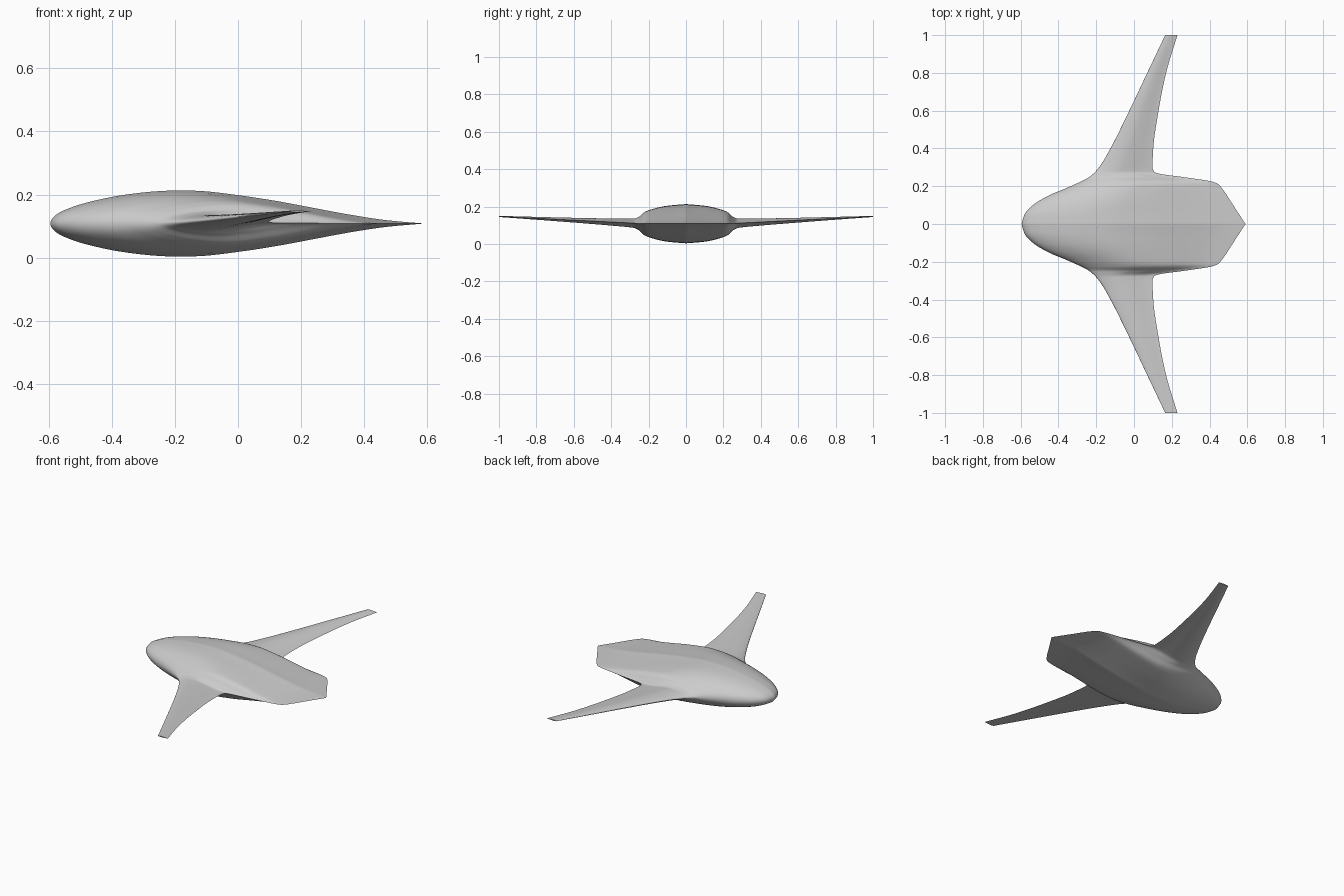
import bpy
import bmesh
import math

cube = bpy.data.objects.get("Cube")
if cube:
    bpy.data.objects.remove(cube, do_unlink=True)

# Control curves along the span: (span, value)
LEADING = [(0, -.595), (.05, -.58), (.1, -.535), (.15, -.453), (.2, -.335), (.25, -.235),
           (.3, -.185), (.4, -.125), (.6, -.025), (.8, .07), (1, .165)]
TRAILING = [(0, .59), (.1, .525), (.2, .457), (.215, .44), (.225, .41), (.25, .25), (.265, .14),
            (.275, .108), (.3, .098), (.4, .102), (.6, .13), (.8, .17), (1, .23)]
HALF_DEPTH = [(0, .105), (.1, .096), (.2, .072), (.225, .06), (.25, .037), (.28, .025),
              (.4, .019), (.7, .01), (1, .003)]
HEIGHT = [(0, .108), (.22, .108), (.3, .112), (1, .147)]
# Normalised half thickness along the chord
AIRFOIL = [(0, 0), (.0125, .24), (.05, .46), (.1, .64), (.2, .87), (.3, .985), (.35, 1),
           (.4, .985), (.5, .86), (.6, .69), (.7, .48), (.8, .27), (.9, .1), (1, 0)]


def curve(points, t):
    """Monotone cubic interpolation through the control points."""
    n = len(points)
    slope = [(points[i + 1][1] - points[i][1]) / (points[i + 1][0] - points[i][0])
             for i in range(n - 1)]

    def tangent(i):
        if i == 0 or i == n - 1:
            return slope[min(i, n - 2)]
        a, b = slope[i - 1], slope[i]
        return 2 * a * b / (a + b) if a * b > 0 else 0

    i = max(k for k in range(n - 1) if points[k][0] <= t)
    (x0, y0), (x1, y1) = points[i], points[i + 1]
    h = x1 - x0
    s = (t - x0) / h
    return ((1 + 2 * s) * (1 - s) ** 2 * y0 + s * (1 - s) ** 2 * h * tangent(i)
            + s * s * (3 - 2 * s) * y1 + s * s * (s - 1) * h * tangent(i + 1))


def thickness(c):
    # Round the nose with a square root, then follow the table
    return .24 * math.sqrt(c / .0125) if c < .0125 else curve(AIRFOIL, c)


def section(y, steps=40):
    """Closed airfoil loop: over the top from trailing to leading edge and back below."""
    front, back = curve(LEADING, y), curve(TRAILING, y)
    depth, z = curve(HALF_DEPTH, y), curve(HEIGHT, y)
    loop = []
    for k in range(2 * steps):
        angle = math.pi * k / steps
        c = min(1, max(0, .5 + .5 * math.cos(angle)))
        side = 1 if k <= steps else -1
        loop.append((front + c * (back - front), y, z + side * depth * thickness(c)))
    return loop


def spread(a, b, n):
    return [a + (b - a) * i / n for i in range(n)]


# Blended body and wing skin, lofted for one side and mirrored
stations = spread(0, .2, 16) + spread(.2, .3, 32) + spread(.3, 1, 28) + [1]
bm = bmesh.new()
rings = [[bm.verts.new(p) for p in section(y)] for y in stations]
for a, b in zip(rings, rings[1:]):
    for k in range(len(a)):
        j = (k + 1) % len(a)
        bm.faces.new((a[k], a[j], b[j], b[k]))
bm.faces.new(rings[-1])
bmesh.ops.recalc_face_normals(bm, faces=bm.faces)
mesh = bpy.data.meshes.new("blended_wing_body")
bm.to_mesh(mesh)
bm.free()
# The lofted skin must point outward
top = max(mesh.polygons, key=lambda p: p.center.z)
if top.normal.z < 0:
    mesh.flip_normals()

aircraft = bpy.data.objects.new("blended_wing_body", mesh)
bpy.context.collection.objects.link(aircraft)

# Plain grey skin
grey = bpy.data.materials.new("light_grey")
grey.use_nodes = True
colour = (.6, .6, .6, 1)
grey.diffuse_color = colour
grey.node_tree.nodes["Principled BSDF"].inputs["Base Color"].default_value = colour
mesh.materials.append(grey)

bpy.ops.object.select_all(action="DESELECT")
aircraft.select_set(True)
bpy.context.view_layer.objects.active = aircraft
bpy.ops.object.shade_smooth_by_angle(angle=math.radians(40))

mirror = aircraft.modifiers.new("mirror", "MIRROR")
mirror.use_axis = (False, True, False)
mirror.use_clip = True
mirror.merge_threshold = .0005
